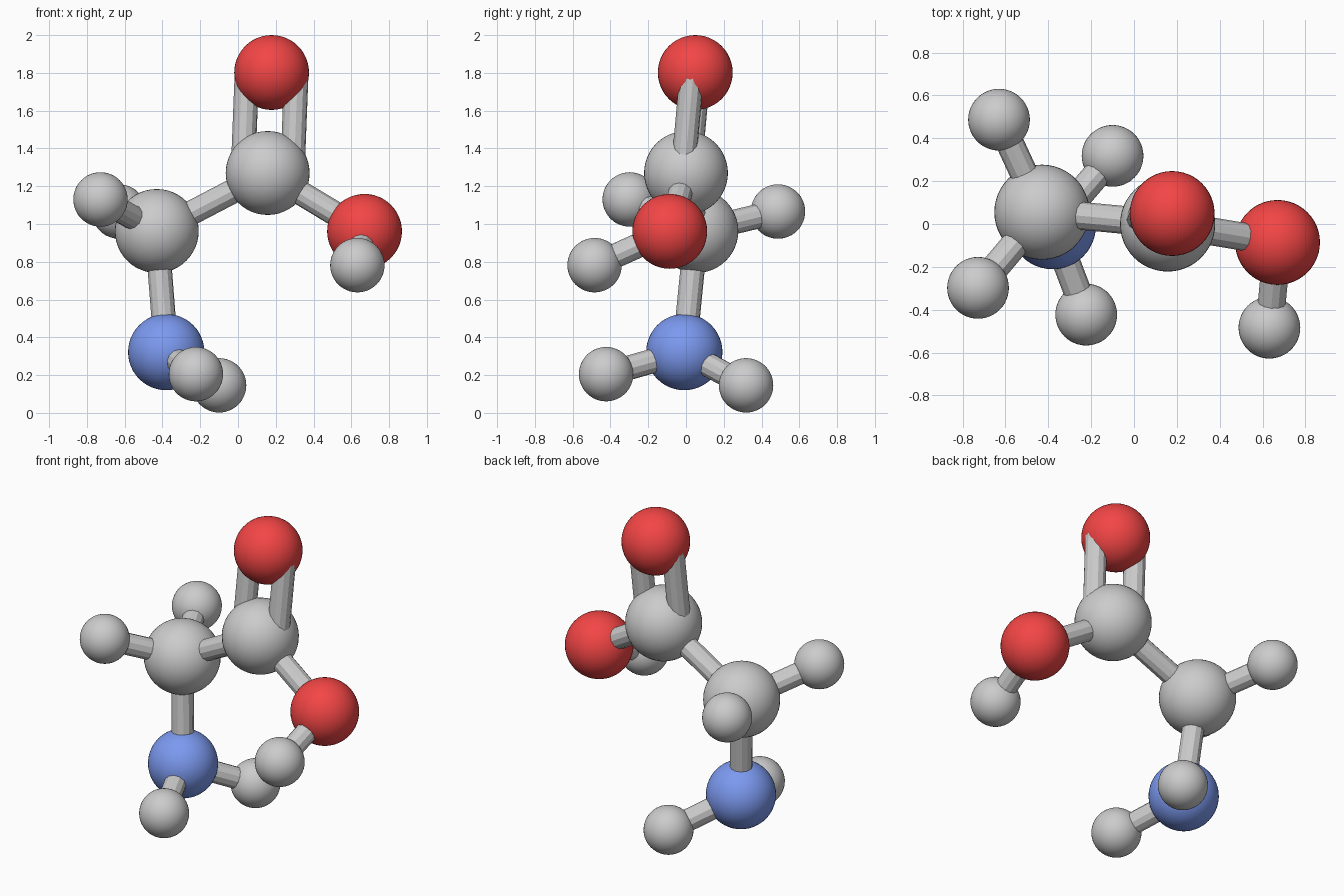
import bpy
from mathutils import Vector

if "Cube" in bpy.data.objects:
    bpy.data.objects.remove(bpy.data.objects["Cube"])

RED, BLUE = (0.9, 0.06, 0.06, 1), (0.2, 0.32, 0.87, 1)
R_CARBON, R_OXYGEN, R_NITROGEN, R_HYDROGEN = 0.222, 0.198, 0.202, 0.144
R_STICK, DOUBLE_OFFSET = 0.065, 0.132


def material(name, color):
    mat = bpy.data.materials.new(name)
    mat.diffuse_color = color
    mat.use_nodes = True
    mat.node_tree.nodes["Principled BSDF"].inputs["Base Color"].default_value = mat.diffuse_color
    return mat


red, blue = material("red", RED), material("blue", BLUE)

# Atoms: name -> position, radius, material
atoms = {
    "carbon_acid": ((0.157, 0.0, 1.27), R_CARBON, None),
    "carbon_middle": ((-0.43, 0.055, 0.963), R_CARBON, None),
    "oxygen_top": ((0.178, 0.049, 1.802), R_OXYGEN, red),
    "oxygen_side": ((0.67, -0.086, 0.961), R_OXYGEN, red),
    "nitrogen": ((-0.38, -0.009, 0.322), R_NITROGEN, blue),
    "hydrogen_back": ((-0.63, 0.487, 1.066), R_HYDROGEN, None),
    "hydrogen_left": ((-0.728, -0.298, 1.13), R_HYDROGEN, None),
    "hydrogen_low_front": ((-0.223, -0.423, 0.205), R_HYDROGEN, None),
    "hydrogen_low_back": ((-0.1, 0.318, 0.146), R_HYDROGEN, None),
    "hydrogen_front": ((0.632, -0.484, 0.782), R_HYDROGEN, None),
}
for name, (pos, radius, mat) in atoms.items():
    bpy.ops.mesh.primitive_uv_sphere_add(segments=48, ring_count=24, radius=radius, location=pos)
    ball = bpy.context.object
    ball.name = name
    bpy.ops.object.shade_smooth()
    if mat:
        ball.data.materials.append(mat)


def centre(name):
    return Vector(atoms[name][0])


def stick(name, a, b):
    d = b - a
    bpy.ops.mesh.primitive_cylinder_add(vertices=12, radius=R_STICK, depth=d.length,
                                        location=(a + b) / 2,
                                        rotation=d.to_track_quat('Z', 'Y').to_euler())
    bpy.context.object.name = name


# Single bonds
for a, b in [
    ("carbon_acid", "carbon_middle"),
    ("carbon_acid", "oxygen_side"),
    ("carbon_middle", "nitrogen"),
    ("carbon_middle", "hydrogen_back"),
    ("carbon_middle", "hydrogen_left"),
    ("nitrogen", "hydrogen_low_front"),
    ("nitrogen", "hydrogen_low_back"),
    ("oxygen_side", "hydrogen_front"),
]:
    stick(f"bond_{a}_{b}", centre(a), centre(b))

# Double bond: two parallel sticks side by side in the acid group's plane
c, o = centre("carbon_acid"), centre("oxygen_top")
axis = (o - c).normalized()
across = centre("oxygen_side") - centre("carbon_middle")
across = (across - axis * across.dot(axis)).normalized() * DOUBLE_OFFSET
for side, sign in (("left", -1), ("right", 1)):
    stick(f"double_bond_{side}", c + across * sign, o + across * sign)
